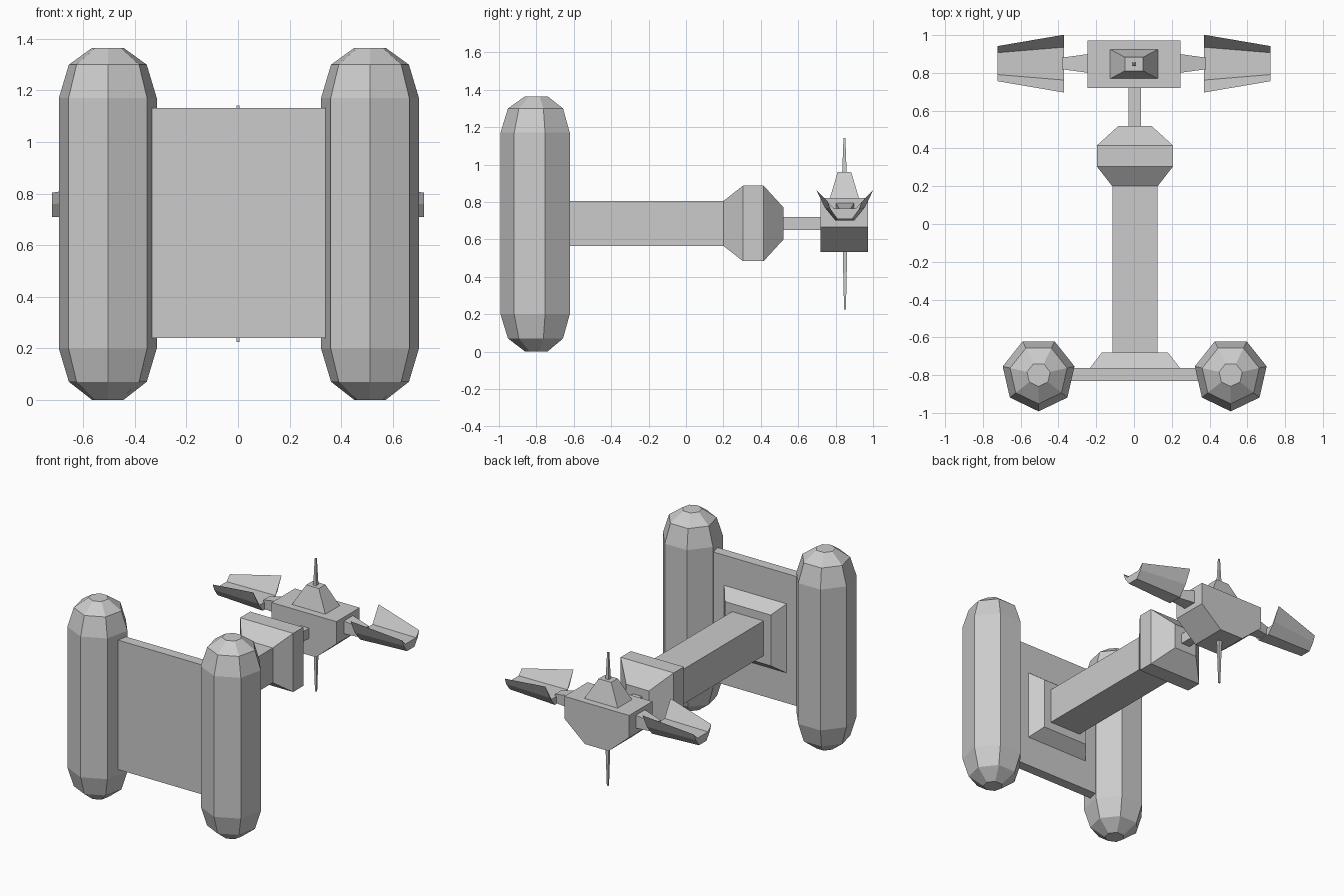
import bpy
import bmesh
import math

cube = bpy.data.objects.get("Cube")
if cube:
    bpy.data.objects.remove(cube, do_unlink=True)

grey = bpy.data.materials.new("hull_grey")
grey.use_nodes = True
grey.diffuse_color = (0.6, 0.6, 0.6, 1)
grey.node_tree.nodes["Principled BSDF"].inputs["Base Color"].default_value = (0.6, 0.6, 0.6, 1)


def loft(name, rings):
    """Skin a closed solid over rings of points that all have the same count."""
    bm = bmesh.new()
    loops = [[bm.verts.new(p) for p in ring] for ring in rings]
    n = len(loops[0])
    for a, b in zip(loops, loops[1:]):
        for i in range(n):
            j = (i + 1) % n
            bm.faces.new((a[i], a[j], b[j], b[i]))
    bm.faces.new(loops[0][::-1])
    bm.faces.new(loops[-1])
    bmesh.ops.recalc_face_normals(bm, faces=bm.faces)
    mesh = bpy.data.meshes.new(name)
    bm.to_mesh(mesh)
    bm.free()
    mesh.materials.append(grey)
    obj = bpy.data.objects.new(name, mesh)
    bpy.context.collection.objects.link(obj)
    return obj


CORNERS = ((-1, -1), (1, -1), (1, 1), (-1, 1))


def rect_y(y, hx, hz, cx=0.005, cz=0.685):
    return [(cx + a * hx, y, cz + b * hz) for a, b in CORNERS]


def rect_z(z, hx, hy, cx=0, cy=0.847):
    return [(cx + a * hx, cy + b * hy, z) for a, b in CORNERS]


def rect_x(x, hy, hz, cy=0.85, cz=0.75):
    return [(x, cy + a * hy, cz + b * hz) for a, b in CORNERS]


# Seven-sided upright tanks with bevelled ends
def heptagon(cx, z, r):
    angles = [-math.pi / 2 + i * math.tau / 7 for i in range(7)]
    return [(cx + r * math.cos(t), -0.797 + r * math.sin(t), z) for t in angles]


TANK = ((0, 0.063), (0.07, 0.155), (0.2, 0.195), (1.17, 0.195), (1.3, 0.155), (1.365, 0.063))
for name, cx in (("right_tank", -0.505), ("left_tank", 0.512)):
    loft(name, [heptagon(cx, z, r) for z, r in TANK])

# Panel between the tanks, and the sloped mount behind it
loft("panel", [rect_y(y, 0.36, 0.446) for y in (-0.832, -0.762)])
loft("beam_mount", [rect_y(-0.762, 0.238, 0.238), rect_y(-0.68, 0.175, 0.175)])

# Long beam, faceted collar and thin neck
loft("beam", [rect_y(-0.69, 0.12, 0.12), rect_y(0.21, 0.12, 0.12)])
COLLAR = ((0.2, 0.12), (0.305, 0.202), (0.415, 0.202), (0.52, 0.087))
loft("collar", [rect_y(y, h, h) for y, h in COLLAR])
loft("neck", [rect_y(y, 0.033, 0.035) for y in (0.51, 0.73)])

# Rear body with a keel that narrows downward
BODY = ((-0.247, 0.82), (-0.247, 0.667), (-0.09, 0.533), (0.09, 0.533), (0.247, 0.667), (0.247, 0.82))
loft("rear_body", [[(x, y, z) for x, z in BODY] for y in (0.719, 0.972)])

# Turret and antennas
loft("turret", [rect_z(0.82, 0.127, 0.078), rect_z(0.96, 0.048, 0.036)])
loft("upper_antenna", [rect_z(0.955, 0.012, 0.012), rect_z(1.142, 0.005, 0.005)])
loft("lower_antenna", [rect_z(0.54, 0.012, 0.012, cy=0.85), rect_z(0.225, 0.005, 0.005, cy=0.85)])

# Trough-shaped wings: half sections (distance from centreline, height)
ROOT = ((0.153, 0.865), (0.107, 0.77), (0.05, 0.70), (0.087, 0.752))
TIP = ((0.093, 0.803), (0.077, 0.76), (0.04, 0.71), (0.058, 0.765))


def wing_ring(x, half):
    top, side, keel, floor = half
    order = (top, side, keel)
    front = [(x, 0.849 - d, z) for d, z in order]
    back = [(x, 0.849 + d, z) for d, z in reversed(order)]
    inner = [(x, 0.849 + floor[0], floor[1]), (x, 0.849 - floor[0], floor[1])]
    return front + back + inner


for side, s in (("right", -1), ("left", 1)):
    loft(side + "_wing", [wing_ring(s * 0.37, ROOT), wing_ring(s * 0.722, TIP)])
    loft(side + "_wing_arm", [rect_x(s * 0.24, 0.05, 0.045), rect_x(s * 0.38, 0.031, 0.03, cz=0.735)])
